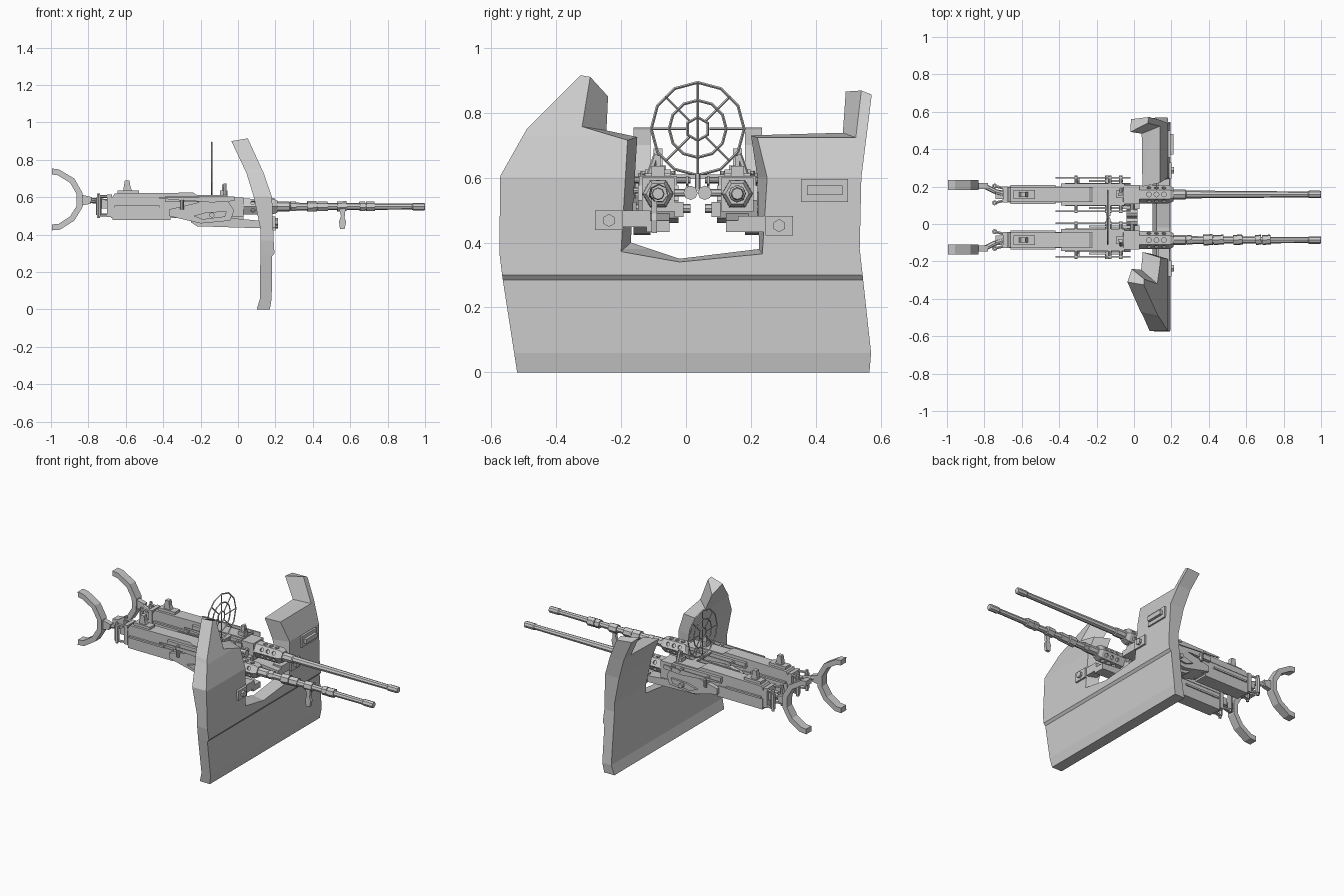
import bpy, bmesh
from math import cos, sin, pi
from mathutils import Vector

if "Cube" in bpy.data.objects:
    bpy.data.objects.remove(bpy.data.objects["Cube"])

CY = 0.036            # symmetry plane between the two guns


def finish(name, bm):
    bmesh.ops.recalc_face_normals(bm, faces=bm.faces[:])
    me = bpy.data.meshes.new(name)
    bm.to_mesh(me)
    bm.free()
    ob = bpy.data.objects.new(name, me)
    bpy.context.collection.objects.link(ob)
    return ob


def prism(name, pts, y, w):
    """Extrude an x,z profile along y, centred on y."""
    bm = bmesh.new()
    f = bm.faces.new([bm.verts.new((x, y - w / 2, z)) for x, z in pts])
    r = bmesh.ops.extrude_face_region(bm, geom=[f])
    bmesh.ops.translate(bm, vec=(0, w, 0), verts=[v for v in r['geom'] if isinstance(v, bmesh.types.BMVert)])
    return finish(name, bm)


def box(name, x0, x1, y, w, z0, z1):
    return prism(name, [(x0, z0), (x1, z0), (x1, z1), (x0, z1)], y, w)


def rods(name, segs, n=8):
    """Cylinders (p, q, radius) in one mesh."""
    bm = bmesh.new()
    for p, q, r in segs:
        p, q = Vector(p), Vector(q)
        d = q - p
        m = d.to_track_quat('Z', 'Y').to_matrix().to_4x4()
        m.translation = (p + q) / 2
        bmesh.ops.create_cone(bm, cap_ends=True, segments=n, radius1=r, radius2=r, depth=d.length, matrix=m)
    return finish(name, bm)


def lathe_x(name, y, z, prof, n=8):
    """Turned part along x from (x, radius) pairs."""
    bm = bmesh.new()
    rings = [[bm.verts.new((x, y + r * cos(2 * pi * i / n), z + r * sin(2 * pi * i / n)))
              for i in range(n)] for x, r in prof]
    for a, b in zip(rings, rings[1:]):
        for i in range(n):
            bm.faces.new((a[i], a[(i + 1) % n], b[(i + 1) % n], b[i]))
    bm.faces.new(rings[0])
    bm.faces.new(rings[-1])
    return finish(name, bm)


def interp(tab, z):
    for (a, u), (b, v) in zip(tab, tab[1:]):
        if z <= b:
            return u + (v - u) * (z - a) / (b - a)
    return tab[-1][1]


# Shield: front and back outlines joined, cut into bands, then bent along z
front = [(-.52, 0), (.565, 0), (.57, .06), (.545, .29), (.535, .38), (.54, .6), (.572, .855),
         (.54, .868), (.523, .723), (.22, .723), (.25, .6), (.235, .365), (-.02, .34),
         (-.2, .372), (-.18, .715), (-.32, .757), (-.295, .91), (-.325, .915), (-.49, .75),
         (-.572, .605), (-.575, .37), (-.565, .29)]
back = list(front)
for i, p in {6: (.56, .86), 7: (.492, .865), 8: (.483, .738), 9: (.2, .73), 10: (.22, .6),
             11: (.225, .38), 12: (-.02, .35), 13: (-.17, .4), 14: (-.15, .725),
             15: (-.245, .745), 16: (-.24, .85), 17: (-.31, .9), 18: (-.47, .75)}.items():
    back[i] = p
front_x = [(0, .17), (.06, .18), (.285, .183), (.3, .195), (.38, .19), (.6, .182), (.73, .137), (.92, .05)]
back_x = [(0, .1), (.06, .118), (.43, .12), (.6, .085), (.73, .045), (.92, -.045)]
bm = bmesh.new()
fv = [bm.verts.new((1, y, z)) for y, z in front]
bv = [bm.verts.new((0, y, z)) for y, z in back]
bm.faces.new(fv)
bm.faces.new(bv[::-1])
for i in range(len(fv)):
    j = (i + 1) % len(fv)
    bm.faces.new((fv[i], bv[i], bv[j], fv[j]))
for z in (.06, .285, .3, .38, .43, .6, .73):
    bmesh.ops.bisect_plane(bm, geom=bm.verts[:] + bm.edges[:] + bm.faces[:], dist=1e-4,
                           plane_co=(0, 0, z), plane_no=(0, 0, 1))
for v in bm.verts:
    a, b = interp(back_x, v.co.z), interp(front_x, v.co.z)
    v.co.x = a + (b - a) * v.co.x
finish("shield", bm)

# Shield straps with hexagonal bolts, and carrying handle
for y0, yb, y1, z in ((-.275, -.237, -.11, .468), (.325, .287, .16, .452)):
    box("strap_plate", .175, .2, (y0 + yb * 2 - y0) / 2, .085, z - .03, z + .03)
    box("strap_arm", .13, .19, (yb + y1) / 2, abs(y1 - yb), z - .02, z + .03)
    rods("strap_bolt", [((.19, yb, z), (.213, yb, z), .02)], 6)
box("handle_base", .17, .195, .427, .145, .525, .595)
box("handle_grip", .19, .212, .427, .11, .547, .575)

# Twin guns, s = side
for s, tag in ((-1, "right"), (1, "left")):
    g = CY + s * .122
    Y = lambda d: g + s * d       # d grows outwards
    # receiver, cover and side plates
    box(tag + "_receiver", -.68, -.04, g, .075, .49, .59)
    prism(tag + "_top_cover", [(-.68, .585), (-.04, .585), (-.06, .612), (-.22, .612), (-.24, .625), (-.66, .62)], g, .08)
    box(tag + "_feed_cover", -.39, -.05, g, .116, .575, .605)
    box(tag + "_lower_body", -.67, -.36, g, .086, .478, .545)
    box(tag + "_slide_rail", -.66, -.42, g, .1, .545, .556)
    prism(tag + "_feed_housing", [(-.37, .5), (-.2, .46), (-.04, .475), (-.02, .53), (-.05, .575), (-.2, .575), (-.37, .535)], g, .125)
    prism(tag + "_cradle", [(-.25, .465), (-.22, .445), (.19, .432), (.19, .468), (-.05, .49), (-.25, .49)], g, .07)
    for d in (-.09, .09):
        prism(tag + "_side_plate", [(-.42, .592), (-.42, .6), (-.02, .605), (-.02, .58), (-.14, .572), (-.3, .585)], Y(d), .008)
        prism(tag + "_side_arm", [(-.24, .5), (-.19, .48), (-.07, .495), (-.06, .525), (-.17, .52)], Y(d * .8), .012)
    rods(tag + "_cross_pins", [((x, g - .1, z), (x, g + .1, z), r) for x, z, r in
                               ((-.13, .595, .009), (-.07, .592, .009), (-.31, .59, .009), (-.14, .505, .014))])
    # jacket with recessed vent holes
    jacket = lathe_x(tag + "_barrel_jacket", g, .55, [(-.06, .05), (.19, .047), (.212, .036)], 6)
    box(tag + "_jacket_block", -.06, .03, g, .1, .495, .6)
    cuts = []
    for k in range(3):
        x = .08 + .04 * k
        cuts.append(((x, g, .575), (x, g, .62), .013))
        cuts.append(((x, g, .525), (x, g, .48), .013))
        for e in (-1, 1):
            for f in (-1, 1):
                n = Vector((0, e * .866, f * .5))
                c = Vector((x, g, .55))
                cuts.append((c + n * .031, c + n * .07, .012))
    cutter = rods(tag + "_vent_cutter", cuts)
    cutter.hide_render = True
    cutter.hide_set(True)
    m = jacket.modifiers.new("vents", 'BOOLEAN')
    m.object = cutter
    # barrel
    lathe_x(tag + "_barrel", g, .55, [(.2, .027), (.275, .026), (.28, .021), (.9, .016), (.93, .016),
                                      (.935, .02), (.995, .02), (1, .017)])
    # sights
    box(tag + "_rear_sight_base", -.645, -.53, g, .05, .615, .637)
    prism(tag + "_rear_sight", [(-.615, .63), (-.565, .63), (-.575, .655), (-.58, .69), (-.605, .69), (-.61, .66)], g, .028)
    box(tag + "_front_sight_base", -.095, -.055, g, .04, .6, .635)
    box(tag + "_front_sight", -.085, -.062, g, .014, .63, .668)
    # back plate and spade grips
    box(tag + "_back_plate", -.7, -.675, g, .085, .495, .615)
    box(tag + "_buffer", -.74, -.69, g, .05, .54, .585)
    for e in (-1, 1):
        y = g + e * .045
        rods(tag + "_spade_grip", [((-.745, y, .505), (-.745, y, .6), .014)])
        rods(tag + "_grip_arms", [((-.745, y, z), (-.685, g + e * .03, z), .008) for z in (.505, .605)]
             + [((-.745, y, .49), (-.745, y, .62), .009)], 6)
    # charging handle
    rods(tag + "_charging_handle", [((-.3, Y(.03), .56), (-.3, Y(.085), .56), .009), ((-.3, Y(.08), .585), (-.3, Y(.08), .535), .01)])
    # shoulder rest: angular C with a stalk
    mid = [(-.995, .74), (-.96, .735), (-.885, .69), (-.845, .62), (-.845, .55), (-.885, .485), (-.955, .44), (-.995, .437)]
    ctr = Vector((-.99, .587))
    inner = [tuple(Vector(p) + (ctr - Vector(p)).normalized() * .018) for p in mid]
    outer = [tuple(Vector(p) - (ctr - Vector(p)).normalized() * .014) for p in mid]
    outer = [(max(x, -1), z) for x, z in outer]
    inner = [(max(x, -1), z) for x, z in inner]
    prism(tag + "_shoulder_rest", outer + inner[::-1], Y(.05), .052)
    prism(tag + "_rest_stalk", [(-.84, .555), (-.79, .565), (-.78, .6), (-.84, .615)], Y(.045), .03)
    rods(tag + "_rest_rod", [((-.8, Y(.045), .583), (-.74, Y(.015), .58), .014), ((-.74, Y(.015), .58), (-.69, g, .575), .014)])
    # inner mount lugs and outer upright bracket
    box(tag + "_mount_lug", -.06, .03, Y(-.065), .028, .478, .525)
    rods(tag + "_mount_disc", [((-.04, Y(-.1), .553), (.02, Y(-.1), .553), .022),
                               ((-.01, Y(-.1), .553), (-.01, Y(-.04), .553), .012)])
    box(tag + "_ring_bracket", -.15, -.125, Y(-.05), .13, .597, .61)
    rods(tag + "_cover_latch", [((-.07, Y(.03), .6), (-.07, Y(.005), .672), .009)], 6)

# Wrapped bands and hanging strap on one barrel
g = CY - .122
for x0, x1, r in ((.28, .31, .026), (.37, .42, .03), (.425, .48, .027), (.53, .58, .028), (.65, .68, .027), (.685, .73, .027)):
    rods("barrel_wrap", [((x0, g, .55), (x1, g + .003, .551), r)], 7)
prism("strap_tail", [(.54, .54), (.575, .54), (.57, .49), (.578, .47), (.57, .43), (.545, .43), (.54, .47), (.55, .5)], g - .012, .018)

# Ring sight
sx, sz = -.14, .75
for R in (.143, .088, .036):
    bpy.ops.mesh.primitive_torus_add(location=(sx, CY, sz), rotation=(0, pi / 2, 0), major_segments=12 if R > .05 else 6,
                                     minor_segments=4, major_radius=R, minor_radius=.0045)
    bpy.context.object.name = "sight_ring"
rods("sight_spokes", [((sx, CY + .036 * cos(k * pi / 4), sz + .036 * sin(k * pi / 4)),
                       (sx, CY + .141 * cos(k * pi / 4), sz + .141 * sin(k * pi / 4)), .0035) for k in range(8)]
     + [((sx, CY, sz - .036), (sx, CY, sz + .036), .0035)], 4)
rods("sight_stem", [((sx, CY, .56), (sx, CY, .612), .009)], 6)
